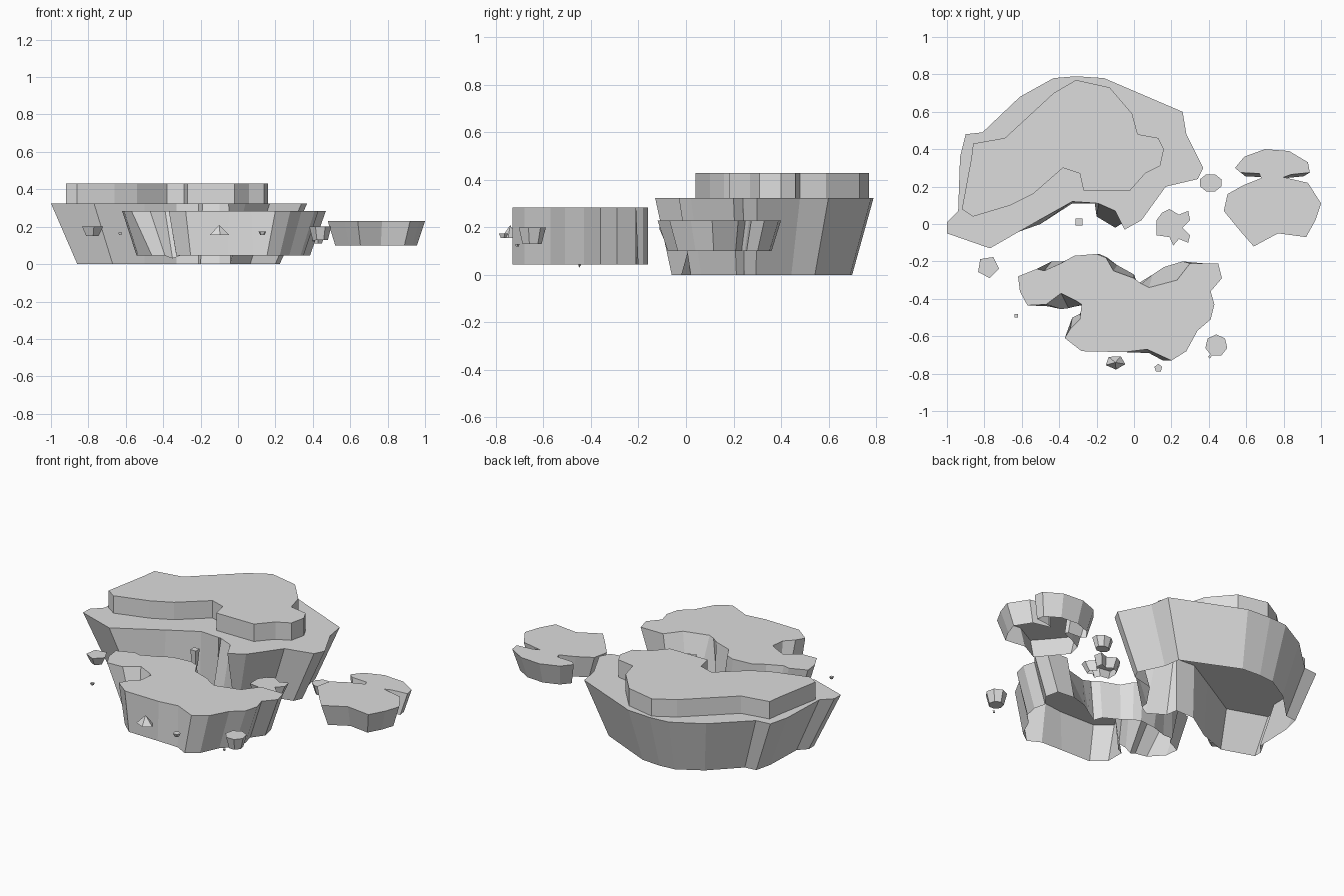
import bpy
import bmesh
from math import cos, sin, tau

cube = bpy.data.objects.get("Cube")
if cube:
    bpy.data.objects.remove(cube, do_unlink=True)

# One plain stone colour
stone = bpy.data.materials.new("stone_grey")
stone.use_nodes = True
colour = (.72, .72, .72, 1)
stone.diffuse_color = colour
stone.node_tree.nodes["Principled BSDF"].inputs["Base Color"].default_value = colour


def finish(name, bm):
    mesh = bpy.data.meshes.new(name)
    bm.to_mesh(mesh)
    bm.free()
    mesh.materials.append(stone)
    obj = bpy.data.objects.new(name, mesh)
    bpy.context.collection.objects.link(obj)
    return obj


def island(name, outline, low, high, centre=(0, 0), taper=(1, 1), moved=None):
    """Loft a hollow, flat-topped shell from its clockwise outline to an open rim.
    Entries in moved replace single rim corners: (x, y) or (x, y, z)."""
    moved = moved or {}
    bm = bmesh.new()
    top, rim = [], []
    for i, point in enumerate(outline):
        top.append(bm.verts.new((*point, high)))
        under = tuple(c + (p - c) * t for p, c, t in zip(point, centre, taper))
        under = moved.get(i, under)
        rim.append(bm.verts.new(under if len(under) == 3 else (*under, low)))
    bm.faces.new(reversed(top))
    for i in range(len(top)):
        j = (i + 1) % len(top)
        bm.faces.new((top[i], top[j], rim[j], rim[i]))
    return finish(name, bm)


def rock(name, x, y, low, high, base_radius, top_radius, sides=6, turn=0, squash=1):
    """Small floating stone: a faceted frustum, or a spike if a radius is zero."""
    bm = bmesh.new()
    bmesh.ops.create_cone(bm, cap_ends=True, segments=sides, depth=high - low,
                          radius1=base_radius, radius2=top_radius)
    for v in bm.verts:
        px, py = v.co.x, v.co.y
        v.co.x = x + px * cos(turn) - py * sin(turn)
        v.co.y = y + (px * sin(turn) + py * cos(turn)) * squash
        v.co.z += (low + high) / 2
    bmesh.ops.remove_doubles(bm, verts=bm.verts, dist=.0005)
    bmesh.ops.recalc_face_normals(bm, faces=bm.faces)
    return finish(name, bm)


# Main island with a deep notch on its front side
main_outline = [
    (-1, .01), (-.94, .07), (-.93, .36), (-.9, .48), (-.81, .49), (-.61, .68),
    (-.43, .78), (-.31, .79), (-.16, .78), (.26, .6), (.28, .48), (.37, .3),
    (.34, .24), (.17, .2), (.04, .02), (-.05, -.03), (-.1, .07), (-.19, .11),
    (-.21, .112), (-.33, .12), (-.5, .025), (-.77, -.13), (-1, -.05)]
island("main_island", main_outline, 0, .325, (-.33, .27), (.79, .826),
       {15: (-.04, .02), 16: (-.1, -.02), 17: (-.2, .04), 18: (-.21, .11),
        19: (-.33, .11), 20: (-.5, 0), 21: (-.67, -.06)})

# Raised plateau on the main island
plateau_outline = [
    (-.86, .43), (-.69, .46), (-.43, .7), (-.31, .77), (-.13, .73), (-.01, .59),
    (.02, .48), (.13, .46), (.16, .4), (.14, .31), (.06, .27), (-.02, .18),
    (-.27, .18), (-.29, .27), (-.38, .3), (-.54, .16), (-.66, .1), (-.86, .04),
    (-.92, .08), (-.87, .35)]
island("plateau", plateau_outline, .325, .43)

# Front island, narrowed only sideways towards its rim
front_outline = [
    (-.62, -.28), (-.52, -.24), (-.48, -.25), (-.39, -.21), (-.32, -.17),
    (-.2, -.16), (-.15, -.18), (-.11, -.25), (0, -.29), (.04, -.32),
    (.08, -.34), (.23, -.3), (.3, -.21), (.45, -.21), (.47, -.29),
    (.41, -.36), (.43, -.43), (.41, -.51), (.34, -.57), (.28, -.68),
    (.2, -.73), (.07, -.67), (-.05, -.685), (-.28, -.68), (-.37, -.61),
    (-.34, -.56), (-.29, -.51), (-.28, -.43), (-.31, -.41), (-.39, -.37),
    (-.47, -.43), (-.57, -.435), (-.61, -.36)]
island("front_island", front_outline, .045, .285, (-.1, -.45), (.85, 1),
       {2: (-.44, -.2), 3: (-.38, -.2), 7: (-.09, -.22), 8: (0, -.27),
        10: (.1, -.27), 11: (.16, -.23), 12: (.26, -.2), 21: (.08, -.69),
        25: (-.33, -.5), 26: (-.29, -.48), 28: (-.31, -.44),
        29: (-.35, -.45, .03), 30: (-.39, -.455), 31: (-.46, -.44)})

# Side island with a pinched neck
side_outline = [
    (.48, .07), (.5, .16), (.59, .21), (.68, .245), (.67, .27), (.57, .275),
    (.54, .3), (.59, .36), (.7, .4), (.83, .39), (.93, .33), (.94, .275),
    (.84, .265), (.8, .25), (.93, .22), (1, .11), (.97, .02), (.92, -.07),
    (.77, -.05), (.64, -.12), (.57, -.04)]
island("side_island", side_outline, .1, .23, (.73, .15), (.84, .84))

# Small ragged islet between the islands, outlined the other way round
islet_outline = [
    (.12, .02), (.12, -.06), (.19, -.07), (.21, -.115), (.24, -.08), (.29, -.1),
    (.3, -.06), (.26, -.02), (.3, .02), (.29, .07), (.24, .05), (.19, .08),
    (.15, .06)]
island("ragged_islet", islet_outline[::-1], .14, .2, (.21, -.01), (.75, .75))

# Floating stones
rock("back_stone", .41, .22, .11, .17, .042, .062, 8, tau / 16, .8)
rock("left_stone", -.78, -.23, .15, .2, .035, .06, 5, tau / 8)
rock("right_stone", .44, -.65, .13, .2, .042, .06, 7)
rock("front_spike", -.1, -.74, .155, .21, .055, 0, 5, tau / 9, .7)
rock("notch_stone", -.295, .01, .17, .27, .016, .026, 4, tau / 8)
rock("left_pebble", -.63, -.49, .155, .168, .008, .013, 4, tau / 8)
rock("front_pebble", .13, -.77, .155, .175, .012, .022, 5)
rock("right_pebble", .405, -.71, .12, .13, .006, .009, 4)
